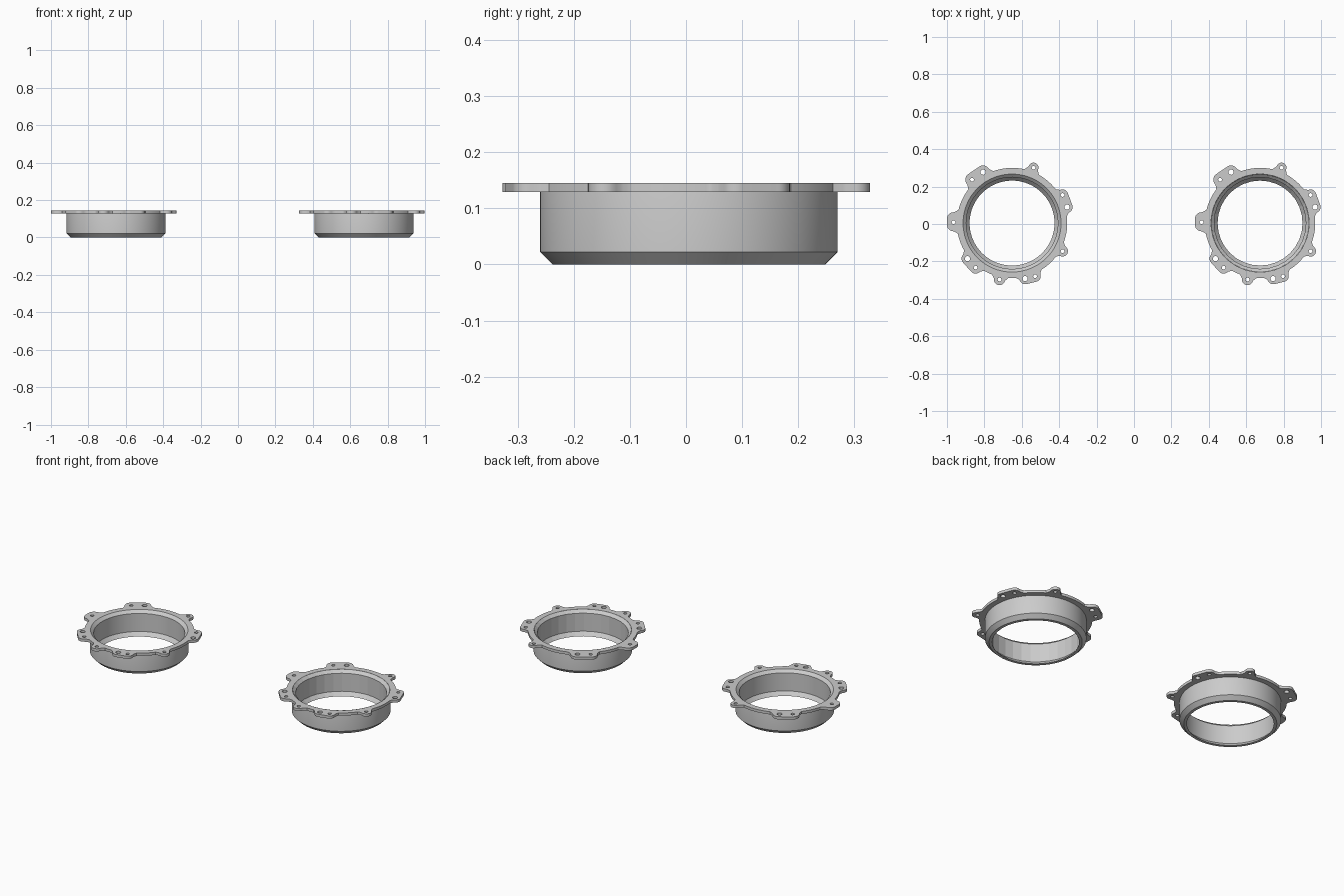
import bpy, bmesh, math
from mathutils import Vector

if "Cube" in bpy.data.objects:
    bpy.data.objects.remove(bpy.data.objects["Cube"])

SMALL, BIG = 0.010, 0.014
FLANGE_R, BORE_R = 0.295, 0.262
Z0, Z1 = 0.129, 0.145

# tabs: margin around the holes, then holes (x, y, radius) relative to the ring centre
TABS = [
    (0.036, [(-0.155, 0.272, BIG), (-0.214, 0.232, SMALL)]),
    (0.027, [(0.115, 0.296, SMALL)]),
    (0.030, [(0.270, 0.150, SMALL), (0.294, 0.085, BIG)]),
    (0.029, [(0.270, -0.150, SMALL)]),
    (0.030, [(0.123, -0.284, SMALL), (0.070, -0.297, BIG)]),
    (0.030, [(-0.067, -0.302, SMALL)]),
    (0.032, [(-0.195, -0.238, SMALL), (-0.238, -0.190, BIG)]),
    (0.035, [(-0.313, 0.005, SMALL)]),
]


def outline(steps=480):
    """Flange edge: a disc joined with rounded tabs, with filleted roots."""
    discs = []
    for margin, holes in TABS:
        a, b = Vector(holes[0][:2]), Vector(holes[-1][:2])
        if holes[0][0] < -0.3:                      # broad tab on the left
            a, b = a + Vector((0, 0.018)), b - Vector((0, 0.014))
        discs += [(a.lerp(b, i / 12), margin) for i in range(13)]
    radii = []
    for i in range(steps):
        t = 2 * math.pi * i / steps
        d = Vector((math.cos(t), math.sin(t)))
        r = FLANGE_R
        for c, m in discs:
            along = c.dot(d)
            off = c.length_squared - along * along
            if along > 0 and off < m * m:
                r = max(r, along + math.sqrt(m * m - off))
        radii.append(r)
    k = 4
    soft = [sum(radii[(i + j) % steps] for j in range(-k, k + 1)) / (2 * k + 1) for i in range(steps)]
    return [(max(r, s) * math.cos(2 * math.pi * i / steps), max(r, s) * math.sin(2 * math.pi * i / steps))
            for i, (r, s) in enumerate(zip(radii, soft))]


def circle(x, y, r, n):
    return [(x + r * math.cos(2 * math.pi * i / n), y + r * math.sin(2 * math.pi * i / n)) for i in range(n)]


def activate(ob):
    bpy.ops.object.select_all(action='DESELECT')
    ob.select_set(True)
    bpy.context.view_layer.objects.active = ob


def make_flange(name, loc):
    cu = bpy.data.curves.new(name, 'CURVE')
    cu.dimensions = '2D'
    cu.fill_mode = 'BOTH'
    cu.extrude = (Z1 - Z0) / 2
    loops = [outline(), circle(0, 0, BORE_R, 96)]
    loops += [circle(x, y, r, 16) for _, holes in TABS for x, y, r in holes]
    for pts in loops:
        s = cu.splines.new('POLY')
        s.points.add(len(pts) - 1)
        for p, (x, y) in zip(s.points, pts):
            p.co = (x, y, 0, 1)
        s.use_cyclic_u = True
    ob = bpy.data.objects.new(name, cu)
    ob.location = (loc[0], loc[1], (Z0 + Z1) / 2)
    bpy.context.collection.objects.link(ob)
    activate(ob)
    bpy.ops.object.convert(target='MESH')
    activate(ob)
    bpy.ops.object.shade_smooth_by_angle(angle=math.radians(25))


def lathe(name, profile, n, loc, smooth):
    bm = bmesh.new()
    rings = [[bm.verts.new((x, y, z)) for x, y in circle(0, 0, r, n)] for r, z in profile]
    for a, b in zip(rings, rings[1:]):
        for i in range(n):
            j = (i + 1) % n
            bm.faces.new((a[i], a[j], b[j], b[i]))
    me = bpy.data.meshes.new(name)
    bm.to_mesh(me)
    bm.free()
    ob = bpy.data.objects.new(name, me)
    ob.location = (loc[0], loc[1], 0)
    bpy.context.collection.objects.link(ob)
    if smooth:
        activate(ob)
        bpy.ops.object.shade_smooth_by_angle(angle=math.radians(25))


OUTER = [(0.227, 0), (0.243, 0), (0.265, 0.022), (0.265, Z0), (BORE_R, Z1)]
INNER = [(BORE_R, Z1), (0.245, Z0), (0.245, 0.022), (0.227, 0)]

# two matching rings; the right one has a faceted inside wall
for side, x, n, smooth in (("left", -0.652, 96, True), ("right", 0.674, 32, False)):
    loc = (x, 0.005)
    make_flange(side + "_flange", loc)
    lathe(side + "_outer_wall", OUTER, 96, loc, True)
    lathe(side + "_inner_wall", INNER, n, loc, smooth)
